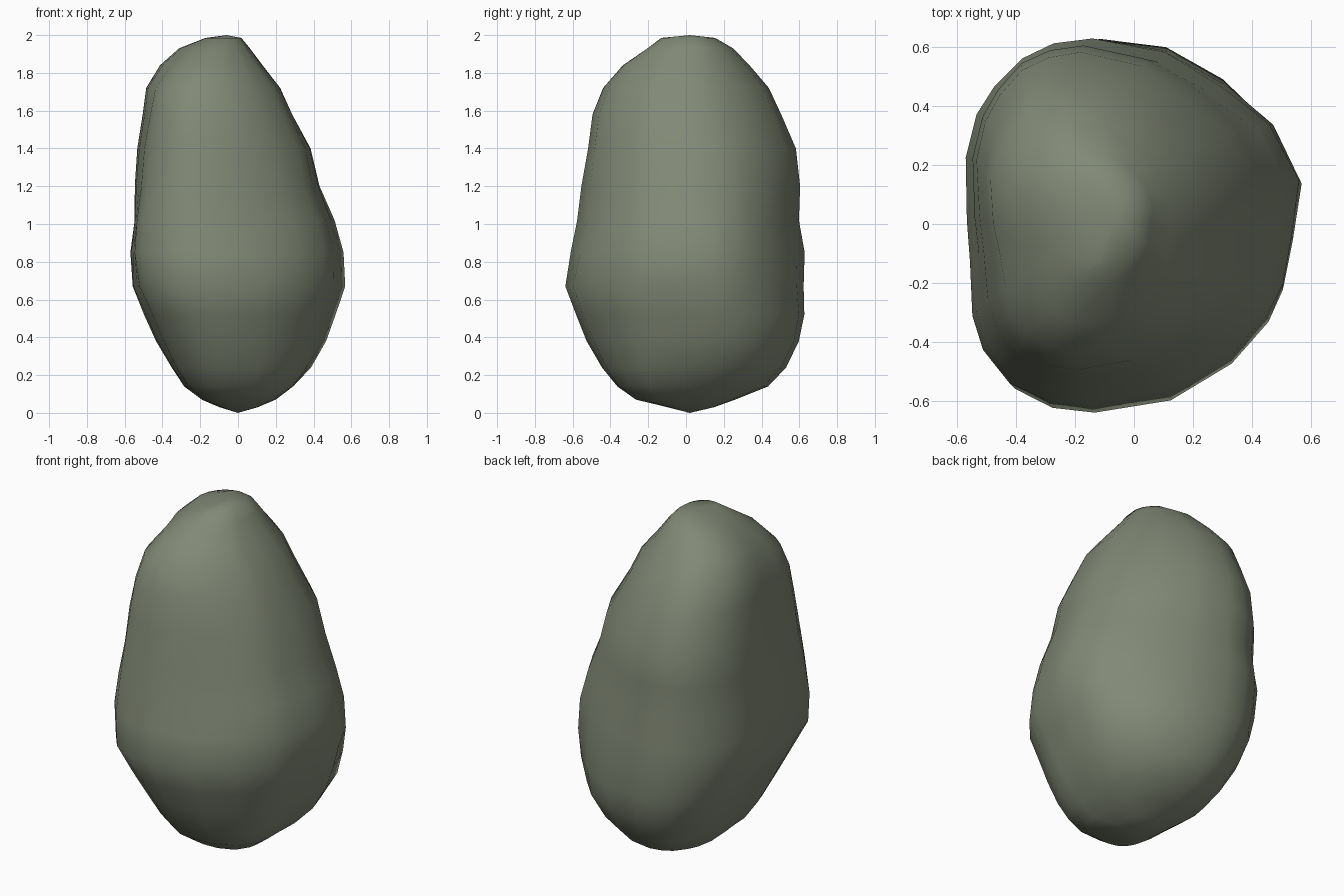
import bpy, bmesh, math
from mathutils import Vector, noise

if "Cube" in bpy.data.objects:
    bpy.data.objects.remove(bpy.data.objects["Cube"])

# Plan outline of the boulder, counter-clockwise from the right
OUTLINE = [(.56, .14), (.47, .34), (.32, .48), (.11, .6), (-.14, .64), (-.27, .62), (-.38, .57),
           (-.47, .47), (-.53, .37), (-.57, .22), (-.56, 0), (-.54, -.14), (-.52, -.32),
           (-.48, -.43), (-.4, -.54), (-.28, -.61), (-.14, -.635), (.12, -.59), (.33, -.47),
           (.46, -.33), (.51, -.22), (.54, -.05)]
# Height, then left, right, front and back extents
RINGS = [(.03, -.1, .1, -.1, .15), (.07, -.19, .2, -.27, .26), (.14, -.28, .3, -.37, .43),
         (.24, -.35, .39, -.45, .53), (.38, -.43, .465, -.53, .6), (.52, -.49, .51, -.59, .63),
         (.67, -.55, .56, -.64, .63), (.85, -.565, .56, -.605, .63), (1.02, -.55, .515, -.575, .6),
         (1.2, -.54, .44, -.555, .605), (1.4, -.53, .4, -.525, .58), (1.58, -.5, .31, -.495, .51),
         (1.72, -.48, .235, -.44, .44), (1.84, -.41, .14, -.35, .34), (1.93, -.31, .07, -.22, .25),
         (1.985, -.17, .02, -.14, .15)]
# Swellings and hollows: plan angle, height, spread in height, amount
BUMPS = [(222, .95, .3, .04), (225, 1.86, .12, -.05), (45, 1.5, .25, -.035),
         (45, .45, .2, .025), (62, .95, .3, -.02), (310, .14, .12, .05)]

bm = bmesh.new()
rows = []
for z, l, r, f, b in RINGS:
    row = []
    for x, y in OUTLINE:
        u, v = x / .565, y / .64
        p = Vector(((l + r) / 2 + u * (r - l) / 2, (f + b) / 2 + v * (b - f) / 2, z))
        ray = Vector((u, v, 0)).normalized()
        push = .012 * noise.noise(p * 3.5)
        for angle, height, spread, amount in BUMPS:
            d = ray.x * math.cos(math.radians(angle)) + ray.y * math.sin(math.radians(angle))
            push += amount * max(0, d) ** 6 * math.exp(-((z - height) / spread) ** 2)
        row.append(bm.verts.new(p + ray * push))
    rows.append(row)

# Side skin and the two rounded ends
n = len(OUTLINE)
for a, c in zip(rows, rows[1:]):
    for i in range(n):
        j = (i + 1) % n
        bm.faces.new((a[i], a[j], c[j], c[i]))
bottom = bm.verts.new((0, .02, 0))
top = bm.verts.new((-.06, .02, 2))
for i in range(n):
    j = (i + 1) % n
    bm.faces.new((bottom, rows[0][j], rows[0][i]))
    bm.faces.new((top, rows[-1][i], rows[-1][j]))
bmesh.ops.recalc_face_normals(bm, faces=bm.faces)
for face in bm.faces:
    face.smooth = True

mesh = bpy.data.meshes.new("boulder")
bm.to_mesh(mesh)
bm.free()
mat = bpy.data.materials.new("mossy grey stone")
mat.diffuse_color = (.22, .25, .18, 1)
mat.use_nodes = True
mat.node_tree.nodes["Principled BSDF"].inputs["Base Color"].default_value = mat.diffuse_color
mesh.materials.append(mat)
boulder = bpy.data.objects.new("boulder", mesh)
bpy.context.collection.objects.link(boulder)
